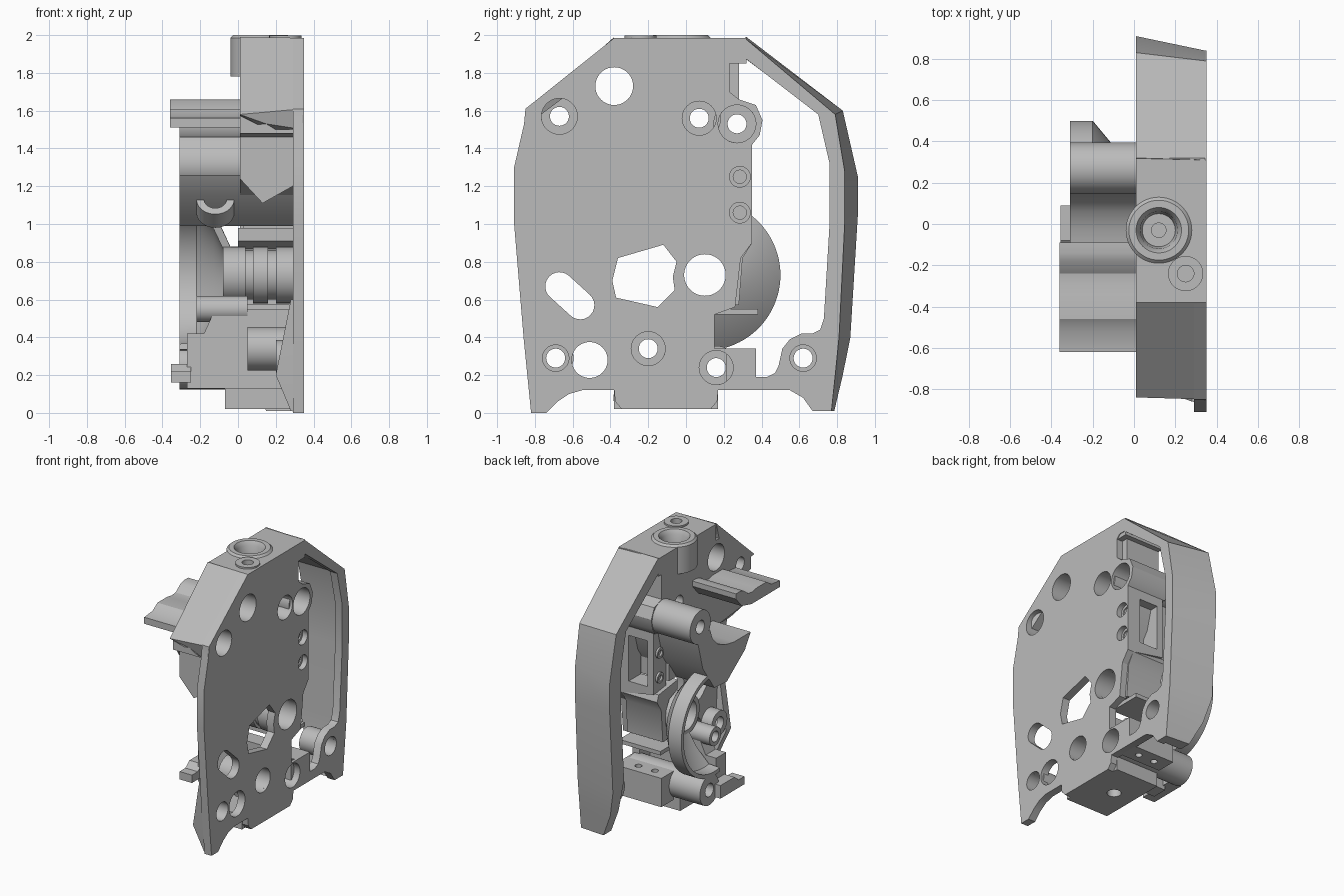
import bpy, bmesh, math
from mathutils import Matrix, Vector

cube = bpy.data.objects.get("Cube")
if cube:
    bpy.data.objects.remove(cube, do_unlink=True)

grey = bpy.data.materials.new("plain_grey")
grey.use_nodes = True
colour = (0.5, 0.5, 0.5, 1)
grey.diffuse_color = colour
grey.node_tree.nodes["Principled BSDF"].inputs["Base Color"].default_value = colour

# Frames for extrusion: local z runs along world x, z or -y
SIDE = Matrix(((0, 0, 1, 0), (1, 0, 0, 0), (0, 1, 0, 0), (0, 0, 0, 1)))
FLAT = Matrix()
BACK = Matrix(((1, 0, 0, 0), (0, 0, -1, 0), (0, 1, 0, 0), (0, 0, 0, 1)))


def finish(obj):
    obj.data.materials.append(grey)
    bpy.ops.object.select_all(action='DESELECT')
    obj.select_set(True)
    bpy.context.view_layer.objects.active = obj
    if obj.type == 'CURVE':
        bpy.ops.object.convert(target='MESH')
    bpy.ops.object.shade_smooth_by_angle(angle=math.radians(30))


def circle(u, v, r, n=40):
    return [(u + r * math.cos(math.tau * i / n), v + r * math.sin(math.tau * i / n))
            for i in range(n)]


def rect(u0, u1, v0, v1):
    return [(u0, v0), (u1, v0), (u1, v1), (u0, v1)]


def slot(a, b, r, n=12):
    turn = math.atan2(b[1] - a[1], b[0] - a[0]) + math.pi / 2
    return [(c[0] + r * math.cos(turn + k * math.pi + math.pi * i / n),
             c[1] + r * math.sin(turn + k * math.pi + math.pi * i / n))
            for k, c in enumerate((a, b)) for i in range(n + 1)]


def prism(name, loops, lo, hi, frame=SIDE):
    """Extrude an outline with holes along the local z of the frame."""
    curve = bpy.data.curves.new(name, 'CURVE')
    curve.dimensions = '2D'
    curve.fill_mode = 'BOTH'
    curve.extrude = (hi - lo) / 2
    for loop in loops:
        spline = curve.splines.new('POLY')
        spline.points.add(len(loop) - 1)
        for point, (u, v) in zip(spline.points, loop):
            point.co = (u, v, 0, 1)
        spline.use_cyclic_u = True
    obj = bpy.data.objects.new(name, curve)
    bpy.context.collection.objects.link(obj)
    obj.matrix_world = frame @ Matrix.Translation((0, 0, (lo + hi) / 2))
    finish(obj)


def skin(name, rings, closed, frame=FLAT):
    """Skin a series of closed cross-sections."""
    bm = bmesh.new()
    rows = [[bm.verts.new(p) for p in ring] for ring in rings]
    pairs = list(zip(rows, rows[1:])) + ([(rows[-1], rows[0])] if closed else [])
    for a, b in pairs:
        for i in range(len(a)):
            j = (i + 1) % len(a)
            bm.faces.new((a[i], a[j], b[j], b[i]))
    if not closed:
        bm.faces.new(rows[0])
        bm.faces.new(rows[-1])
    bmesh.ops.recalc_face_normals(bm, faces=bm.faces)
    mesh = bpy.data.meshes.new(name)
    bm.to_mesh(mesh)
    bm.free()
    obj = bpy.data.objects.new(name, mesh)
    bpy.context.collection.objects.link(obj)
    obj.matrix_world = frame
    finish(obj)


def lathe(name, profile, centre, frame=SIDE, start=0, sweep=360, n=48):
    """Turn a closed (height, radius) profile about the local z of the frame."""
    full = sweep == 360
    rings = []
    for i in range(n if full else n + 1):
        a = math.radians(start + sweep * i / n)
        rings.append([(centre[0] + r * math.cos(a), centre[1] + r * math.sin(a), h)
                      for h, r in profile])
    skin(name, rings, full, frame)


def tube(name, centre, lo, hi, outer, inner, frame=SIDE):
    lathe(name, [(lo, inner), (lo, outer), (hi, outer), (hi, inner)], centre, frame)


# Side plate with its openings
outline = [(-.38, 1.985), (.31, 1.985), (.79, 1.58), (.84, 1.28), (.84, 1), (.81, .4),
           (.77, .01), (.67, .01), (.62, .08), (.55, .12), (.17, .12), (.165, .06), (.13, .02),
           (-.34, .02), (-.375, .06), (-.38, .12), (-.55, .12), (-.62, .1), (-.68, .06),
           (-.74, 0), (-.82, 0), (-.86, .4), (-.91, 1), (-.91, 1.3), (-.855, 1.54), (-.85, 1.61)]
boss_edge = [(.35, 1.42), (.39, 1.47), (.405, 1.55), (.37, 1.63), (.28, 1.66)]
opening = [(.23, 1.85), (.26, 1.88), (.31, 1.88), (.70, 1.58), (.76, 1.32), (.76, 1), (.73, .5),
           (.71, .44), (.67, .42), (.61, .42), (.55, .39), (.51, .34), (.49, .25), (.47, .21),
           (.43, .19), (.37, .19), (.37, .34), (.15, .34), (.15, .52), (.26, .56), (.29, .82),
           (.35, .9)] + boss_edge + [(.23, 1.7)]
window = [(-.37, .61), (-.15, .56), (-.06, .65), (-.07, .72), (-.05, .8), (-.12, .89), (-.36, .82),
          (-.39, .7)]
# boss centre, recess radius, inner end, recess floor
upper = [((-.67, 1.57), .095, .01, .1), ((.07, 1.56), .09, .01, .1), ((.27, 1.53), .1, -.31, .1)]
lower = [((-.69, .29), .07, .2, .25), ((-.2, .34), .09, .05, .2), ((.16, .24), .09, -.31, .2),
         ((.62, .29), .07, .15, .25)]
upper_holes = [circle(-.38, 1.73, .1)] + [circle(*c, r) for c, r, end, floor in upper]
holes = [circle(.1, .73, .11), circle(-.51, .28, .095),
         slot((-.56, .57), (-.67, .67), .075), window, opening]
holes += [circle(*c, r) for c, r, end, floor in lower]
holes += [circle(.285, z, .055) for z in (1.06, 1.25)]
prism("side_plate", [outline] + upper_holes + holes, .29, .35)
for c, r, end, floor in upper + lower:
    lathe("screw_boss", [(end, .05), (end, r + .025), (.33, r + .025), (.33, r),
                         (floor, r), (floor, .05)], c)
for z in (1.06, 1.25):
    tube("small_screw_seat", (.285, z), .25, .31, .06, .035)

# Thick upper body behind the plate
body = [(-.44, 1.86), (-.8, 1.6), (-.8, 1.48), (-.72, 1.46), (-.72, 1.24), (-.34, 1.2),
        (-.05, 1), (.19, 1), (.19, 1.41)] + boss_edge + [(.28, 1.86)]
prism("upper_body", [body] + upper_holes, .01, .3)
web = [(.01, 1.4), (.01, 1.24), (.13, 1.11), (.29, 1.2), (.29, 1.4)]
skin("body_front_point", [[(x, y, z) for x, z in web] for y in (-.72, -.4)], False)


# Drafted outer walls: plate edge, free edge, inner edge, free edge depth
def wall(name, stations):
    rings = [[(.345, *a), (x, *b), (x, *c), (.3, *c)] for a, b, c, x in stations]
    skin(name, rings, False)


wall("back_wall", [
    ((.31, 1.985), (.32, 1.99), (.28, 1.9), .01), ((.79, 1.58), (.83, 1.6), (.71, 1.58), .01),
    ((.84, 1.28), (.91, 1.25), (.77, 1.32), .01), ((.84, 1), (.91, 1.05), (.77, 1), .01),
    ((.81, .4), (.87, .4), (.735, .45), .01), ((.79, .2), (.83, .2), (.73, .2), .06),
    ((.77, .01), (.785, .01), (.69, .01), .15)])
wall("front_upper_wall", [
    ((-.38, 1.985), (-.38, 1.99), (-.42, 1.84), .01), ((-.85, 1.61), (-.84, 1.58), (-.78, 1.57), .01),
    ((-.86, 1.5), (-.8, 1.53), (-.78, 1.5), .15)])
wall("front_lower_wall", [
    ((-.87, .6), (-.86, .6), (-.8, .6), .28), ((-.84, .2), (-.83, .2), (-.77, .2), .2),
    ((-.82, 0), (-.81, .01), (-.75, .01), .28)])

# Top wall and its two sockets
prism("top_wall", [rect(.01, .345, -.38, .32), circle(.12, -.03, .105), circle(.25, -.24, .04)],
      1.85, 1.985, FLAT)
lathe("top_socket", [(1.78, .035), (1.78, .16), (1.985, .16), (2, .145), (2, .11),
                     (1.97, .09), (1.87, .08), (1.87, .035)], (.12, -.03), FLAT)
tube("top_small_socket", (.25, -.24), 1.9, 1.998, .085, .04, FLAT)

# Upper arm reaching inward
prism("upper_arm", [[(-.62, 1.51), (-.62, 1.56), (-.52, 1.57), (-.46, 1.61), (-.34, 1.61),
                     (-.29, 1.60), (-.24, 1.605), (-.18, 1.65), (-.14, 1.66), (-.09, 1.66),
                     (-.09, 1.62), (-.16, 1.54), (-.28, 1.51)]], -.36, .02)

# Saddle with an angled socket
prism("saddle", [[(-.34, 1.26), (-.27, 1.15), (-.05, .99), (.1, 1), (.24, 1.2), (.3, 1.42),
                  (.15, 1.46), (.12, 1.38), (.06, 1.32), (-.03, 1.28), (-.14, 1.26)]], -.31, .3)
tilt = Vector((0, -.8, .6)).to_track_quat('Z', 'Y').to_matrix().to_4x4()
tube("angled_socket", (0, 0), -.1, .02, .1, .06,
     Matrix.Translation((-.12, -.22, 1.12)) @ tilt)

# Pocketed bracket behind the large opening
prism("bracket_frame", [[(.03, .95), (.3, .9), (.3, 1.42), (.03, 1.42)],
                        rect(.08, .24, 1.0, 1.35)], -.35, -.2, BACK)
for z in (1.06, 1.25):
    tube("bracket_hole_rim", (.285, z), .015, .035, .04, .022)

# Open half funnel with a grooved sleeve
hub = (.1, .73)
lathe("funnel", [(-.07, .12), (-.04, .15), (-.1, .28), (-.2, .4), (-.31, .4), (-.31, .37),
                 (-.22, .365), (-.13, .25)], hub, start=-100, sweep=200)
lathe("hub_sleeve", [(-.08, .115), (-.08, .15), (.04, .15), (.04, .13), (.08, .13), (.08, .15),
                     (.16, .15), (.16, .13), (.2, .13), (.2, .15), (.3, .15), (.3, .115)], hub)
prism("hub_housing", [[(.23, .57), (.28, .57), (.3, .82), (.35, .9), (.33, .95), (.1, .98),
                       (.1, .91), (.2, .87), (.24, .8)]], 0, .3)
prism("shelf", [rect(.12, .38, .52, .55)], -.05, .3)
tube("pin_post", (-.04, .55), -.22, .05, .07, .04)

# Base parts
prism("base_block", [rect(-.07, .3, -.38, .17), circle(.1, -.1, .05)], .02, .13, FLAT)
prism("rear_block", [rect(-.05, .3, .215, .37), circle(.06, .29, .025), circle(.2, .29, .025)],
      .12, .34, FLAT)
prism("base_hull", [[(-.27, .13), (-.27, .42), (-.18, .42), (-.13, .53), (.05, .55), (.29, .55),
                     (.29, .13)]], -.02, .1, BACK)
prism("foot", [[(-.2, .16), (.09, .16), (.09, .26), (-.08, .26), (-.13, .22), (-.2, .22)]],
      -.355, -.25)
for x in (-.01, .25):
    tube("base_pin", (x, .08), .37, .384, .018, .009, BACK)
